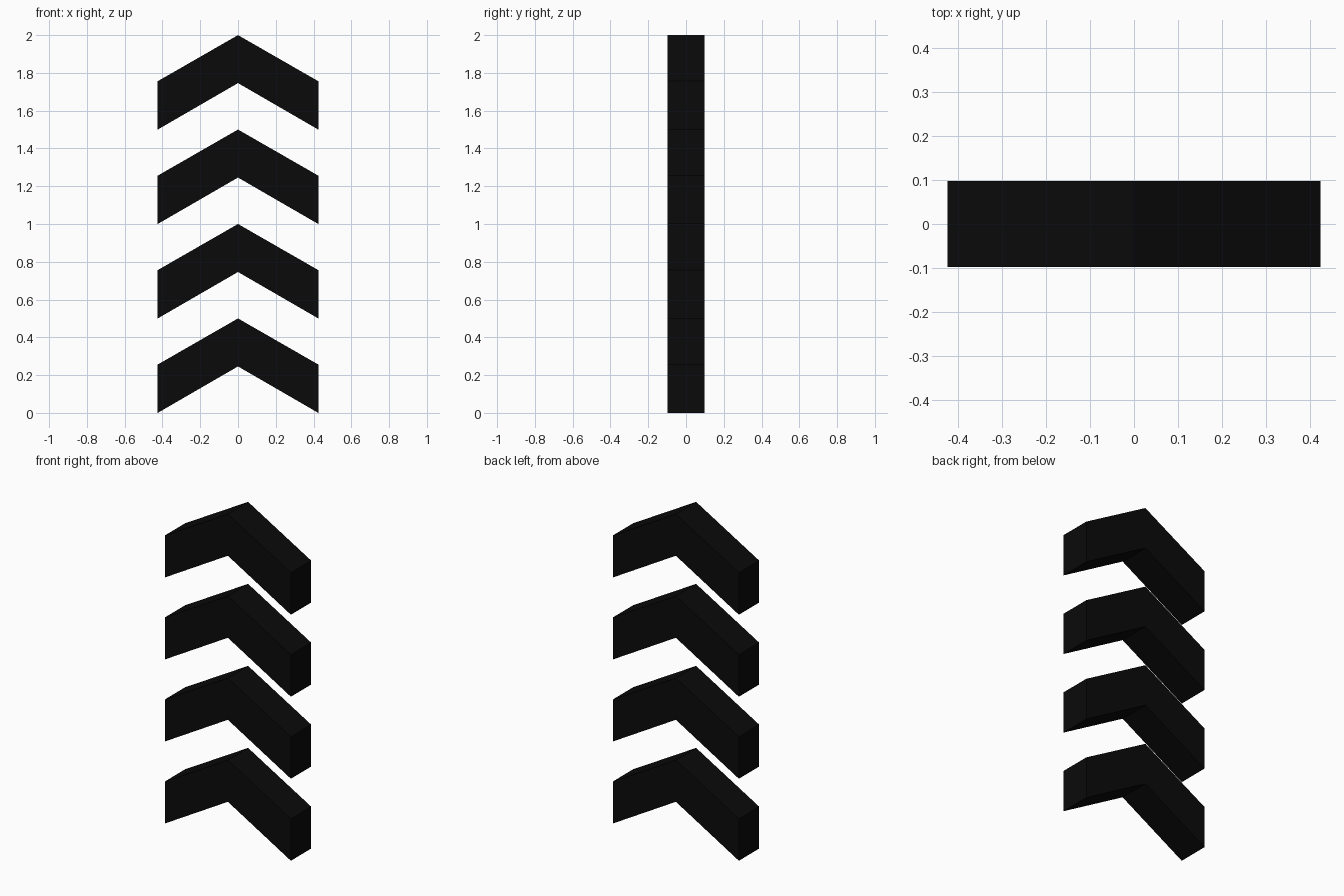
import bpy, bmesh

if "Cube" in bpy.data.objects:
    bpy.data.objects.remove(bpy.data.objects["Cube"])

HALF_W, HALF_D, STEP = 0.425, 0.0975, 0.5

black = bpy.data.materials.new("black")
black.diffuse_color = (0.003, 0.003, 0.003, 1)
black.use_nodes = True
black.node_tree.nodes["Principled BSDF"].inputs["Base Color"].default_value = black.diffuse_color

# Chevron outline in the front plane (x, z)
PROFILE = [(-HALF_W, 0), (0, 0.246), (HALF_W, 0),
           (HALF_W, 0.256), (0, 0.5), (-HALF_W, 0.256)]


def chevron(name, z):
    """Extrude the outline from front to back, split at the fold line."""
    bm = bmesh.new()
    v = [bm.verts.new((x, -HALF_D, h)) for x, h in PROFILE]
    faces = [bm.faces.new((v[0], v[1], v[4], v[5])),
             bm.faces.new((v[1], v[2], v[3], v[4]))]
    ext = bmesh.ops.extrude_face_region(bm, geom=faces, use_keep_orig=True)
    moved = [g for g in ext["geom"] if isinstance(g, bmesh.types.BMVert)]
    bmesh.ops.translate(bm, verts=moved, vec=(0, 2 * HALF_D, 0))
    bmesh.ops.recalc_face_normals(bm, faces=bm.faces)
    mesh = bpy.data.meshes.new(name)
    bm.to_mesh(mesh)
    bm.free()
    mesh.materials.append(black)
    obj = bpy.data.objects.new(name, mesh)
    obj.location.z = z
    bpy.context.collection.objects.link(obj)


# Stack of four upward arrows
for i in range(4):
    chevron(f"chevron_{i + 1}", i * STEP)
